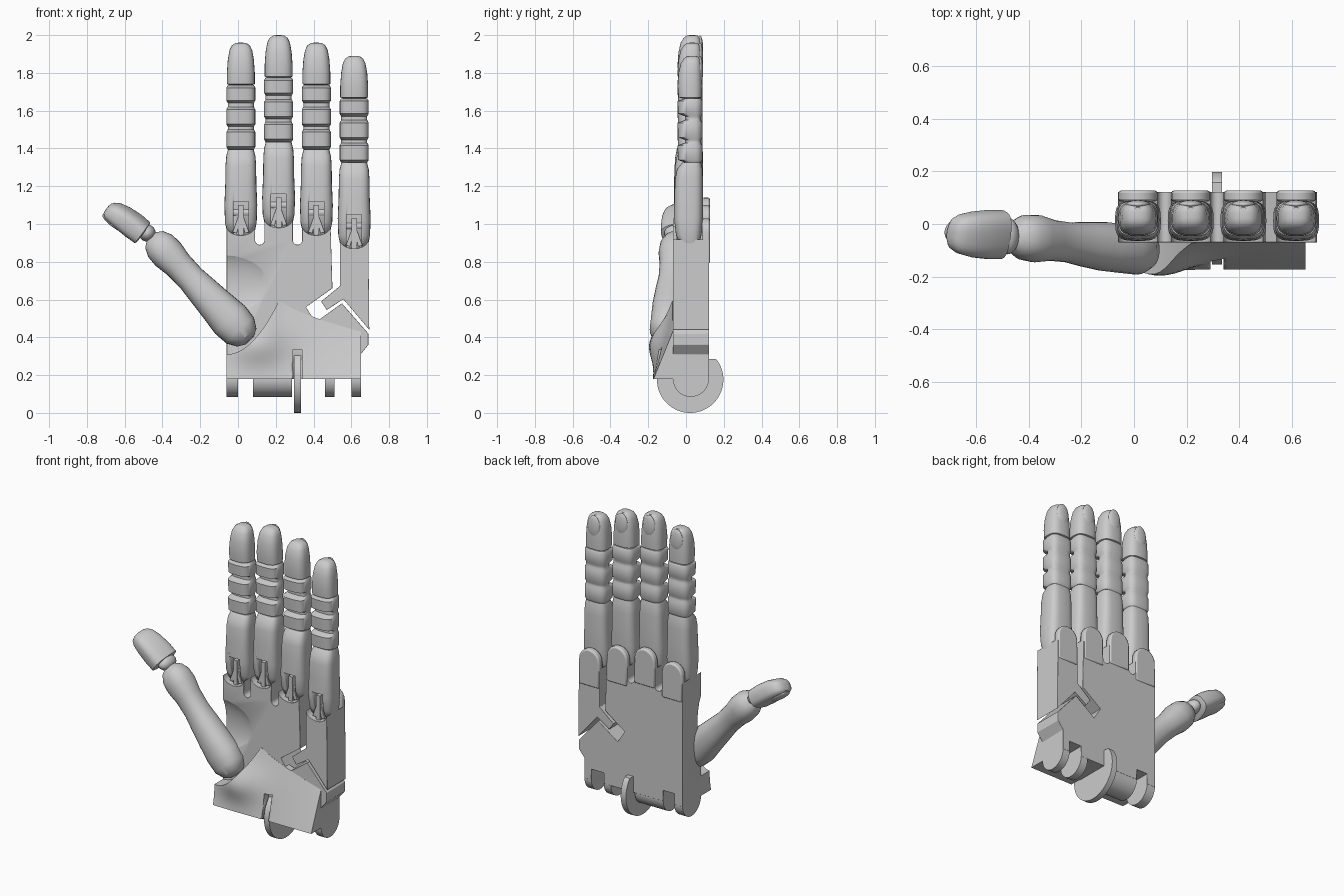
import bpy, bmesh, math
from mathutils import Matrix, Vector

if "Cube" in bpy.data.objects:
    bpy.data.objects.remove(bpy.data.objects["Cube"])

GREY = (0.6, 0.6, 0.6, 1)
grey = bpy.data.materials.new("light grey plastic")
grey.use_nodes = True
grey.diffuse_color = GREY
grey.node_tree.nodes["Principled BSDF"].inputs["Base Color"].default_value = GREY


def finish(name, bm, matrix=Matrix(), bevel=0):
    """Turn a bmesh into a shaded object, optionally with softened edges."""
    bmesh.ops.recalc_face_normals(bm, faces=bm.faces)
    mesh = bpy.data.meshes.new(name)
    bm.to_mesh(mesh)
    bm.free()
    mesh.transform(matrix)
    mesh.materials.append(grey)
    obj = bpy.data.objects.new(name, mesh)
    bpy.context.collection.objects.link(obj)
    if bevel:
        soften = obj.modifiers.new("soft edges", "BEVEL")
        soften.width, soften.segments = bevel, 2
        soften.limit_method = "ANGLE"
    bpy.ops.object.select_all(action="DESELECT")
    bpy.context.view_layer.objects.active = obj
    obj.select_set(True)
    bpy.ops.object.shade_smooth_by_angle(angle=math.radians(35))
    return obj


def skin(name, loops, matrix=Matrix(), bevel=0):
    """Bridge matching loops of points and cap both ends."""
    bm = bmesh.new()
    rings = [[bm.verts.new(p) for p in loop] for loop in loops]
    n = len(rings[0])
    for a, b in zip(rings, rings[1:]):
        for i in range(n):
            j = (i + 1) % n
            bm.faces.new((a[i], a[j], b[j], b[i]))
    bm.faces.new(rings[0])
    bm.faces.new(rings[-1])
    return finish(name, bm, matrix, bevel)


def loft(name, rows, matrix=Matrix(), power=0.72, n=28):
    """Rounded-square sections, each row being height, half width, front, back."""
    def soft(v):
        return math.copysign(abs(v) ** power, v)
    loops = []
    for z, w, front, back in rows:
        mid, half = (front + back) / 2, (back - front) / 2
        angles = [math.tau * i / n for i in range(n)]
        loops.append([(w * soft(math.cos(a)), mid + half * soft(math.sin(a)), z) for a in angles])
    return skin(name, loops, matrix)


def plate(name, outline, y0, y1, bevel=0.01):
    return skin(name, [[(x, y, z) for x, z in outline] for y in (y0, y1)], bevel=bevel)


def box(name, lo, hi):
    (x, y, z), (u, v, w) = lo, hi
    return skin(name, [[(x, y, h), (u, y, h), (u, v, h), (x, v, h)] for h in (z, w)])


def disc(name, x0, x1, y, z, r, n=40, top=9):
    loop = []
    for i in range(n):
        a = math.tau * i / n
        py, pz = y + r * math.cos(a), z + r * math.sin(a)
        loop.append((py, min(pz, top) if py > y else pz))
    return skin(name, [[(x, *p) for p in loop] for x in (x0, x1)])


def ellipsoid(name, centre, size, matrix=Matrix()):
    bm = bmesh.new()
    bmesh.ops.create_uvsphere(bm, u_segments=24, v_segments=14, radius=1)
    return finish(name, bm, matrix @ Matrix.Translation(centre) @ Matrix.Diagonal((*size, 1)))


def cut(obj, cutter):
    mod = obj.modifiers.new("cut", "BOOLEAN")
    mod.operation, mod.solver, mod.object = "DIFFERENCE", "EXACT", cutter
    bpy.context.view_layer.objects.active = obj
    while obj.modifiers[0] != mod:
        bpy.ops.object.modifier_move_up(modifier=mod.name)
    bpy.ops.object.modifier_apply(modifier=mod.name)
    bpy.data.objects.remove(cutter)


def arc(x, z, rx, rz, steps=10):
    """Left to right half ellipse; negative rz sags downwards."""
    angles = [math.pi * (1 - i / steps) for i in range(steps + 1)]
    return [(x + rx * math.cos(a), z + rz * math.sin(a)) for a in angles]


def aim(origin, direction, up, scale=(1, 1, 1)):
    """Matrix with local z along direction and local y near up."""
    z = Vector(direction).normalized()
    x = Vector(up).cross(z).normalized()
    turn = Matrix((x, z.cross(x), z)).transposed().to_4x4()
    return Matrix.Translation(origin) @ turn @ Matrix.Diagonal((*scale, 1))


def fingertip(name, matrix):
    loft(name + "_tip", [
        (0, .06, -.02, .07), (.006, .074, -.04, .085), (.065, .074, -.045, .087),
        (.135, .069, -.04, .084), (.185, .06, -.028, .08), (.21, .048, -.012, .073),
        (.222, .03, .003, .062), (.225, .012, .02, .045)], matrix)
    ellipsoid(name + "_nail", (0, .074, .15), (.044, .017, .073), matrix)


# Fingers
fingers = {"index": (.015, 0), "middle": (.215, .04), "ring": (.415, 0), "little": (.615, -.07)}
for name, (x, lift) in fingers.items():
    place = Matrix.Translation((x, 0, lift))
    fingertip(name, Matrix.Translation((x, 0, 1.735 + lift)))
    rows = []
    for low, high in ((1.395, 1.5), (1.515, 1.62), (1.64, 1.735)):
        rows += [(low, .069, -.005, .08), (low + .014, .077, -.042, .088),
                 (high - .014, .077, -.046, .088), (high, .069, -.005, .08)]
    loft(name + "_middle_joint", rows, place, .6)
    lower = loft(name + "_lower_joint", [
        (.945, .05, -.01, .05), (.965, .075, -.035, .07), (1.01, .084, -.055, .082),
        (1.1, .087, -.065, .09), (1.22, .082, -.062, .09), (1.31, .081, -.058, .09),
        (1.36, .077, -.048, .088), (1.395, .068, -.02, .08)], place, .6)
    cut(lower, box("slot", (x - .04, -.2, .9 + lift), (x + .04, -.005, 1.12 + lift)))
    box(name + "_tendon_guide", (x - .014, -.05, .93 + lift), (x + .014, .02, 1.1 + lift))
    for side in (-1, 1):
        plate(name + "_guide_leg", [(x, 1.04 + lift), (x + side * .015, 1.04 + lift),
              (x + side * .045, .955 + lift), (x + side * .02, .95 + lift)], -.045, 0, .003)
    disc(name + "_hinge_pin", x - .06, x + .06, .01, 1.06 + lift, .022, 16)
    # Rounded lip of the palm behind the knuckle
    plate(name + "_knuckle_lip", [(x - .074, .86 + lift)] + arc(x, 1.025 + lift, .074, .075)
          + [(x + .074, .86 + lift)], .085, .127)

# Palm with scalloped knuckle seats and rounded slots between fingers
outline = [(-.06, .18)]
for name in ("index", "middle", "ring"):
    x, lift = fingers[name]
    outline += arc(x, .99 + lift, .075, -.05)
    if name != "ring":
        outline += arc(x + .1, .915, .025, -.025)
outline += [(.5, .66), (.36, .56), (.41, .48), (.55, .58),
            (.69, .42), (.69, .36), (.65, .31), (.65, .18)]
palm = plate("palm", outline, -.07, .122, .012)
cut(palm, ellipsoid("hollow", (-.06, -.12, .68), (.27, .085, .19)))

# Hinged outer palm with its locking tab
x, lift = fingers["little"]
plate("outer_palm", [(.47, .545), (.44, .59), (.54, .672)] + arc(x, .99 + lift, .075, -.05)
      + [(.695, .44), (.558, .602)], -.07, .122, .012)

# Wrist hinge lugs and slots
for left, right in ((-.06, 0), (.08, .15), (.15, .285), (.46, .51), (.6, .65)):
    disc("wrist_lug", left, right, .026, .18, .095)
for left, right in ((0, .08), (.51, .6)):
    cut(palm, box("slot", (left, -.04, .1), (right, .3, .25)))
disc("tendon_wheel", .296, .334, .022, .176, .176, 64, .285)

# Swollen heel of the palm, rising into a lip around the thumb seat
loops = []
for i in range(37):
    x = -.06 + .71 * i / 36
    if x < .22:
        u = (x + .06) / .28
        top = .31 + .29 * u ** 2
        edge = .07 * (1 - u ** 3)
    else:
        u = (x - .22) / .43
        top = .6 - .17 * u ** .7
        edge = 0
    loop = [(x, -.03, .18)]
    for j in range(15):
        t = j / 14
        z = .18 + t * (top - .18)
        swell = .06 * math.exp(-((x - .1) / .16) ** 2 - ((z - .37) / .11) ** 2)
        loop.append((x, -.07 - edge * t - .102 * (1 - t) - swell, z))
    loops.append(loop + [(x, -.03, top)])
heel = skin("palm_heel", loops)
cut(heel, box("slot", (.29, -.3, .1), (.34, -.1, .335)))

# Thumb
base, knuckle = Vector((.06, -.105, .385)), Vector((-.465, -.045, .94))
thumb = aim(base, knuckle - base, (0, 1, 0))
widths = [(0, .035), (.02, .07), (.07, .1), (.15, .108), (.25, .096), (.36, .085), (.45, .076),
          (.55, .078), (.63, .09), (.69, .086), (.735, .065), (.76, .03)]
loft("thumb_body", [(z, w, -min(w, .093), min(w, .093)) for z, w in widths], thumb, .9)
tip_way = Vector((-.8, 0, .6))
ellipsoid("thumb_joint", knuckle + tip_way * .02, (.045, .07, .045))
fingertip("thumb", aim((-.487, -.045, .967), tip_way, (-.6, .25, -.8), (1.25, 1, 1.05)))
